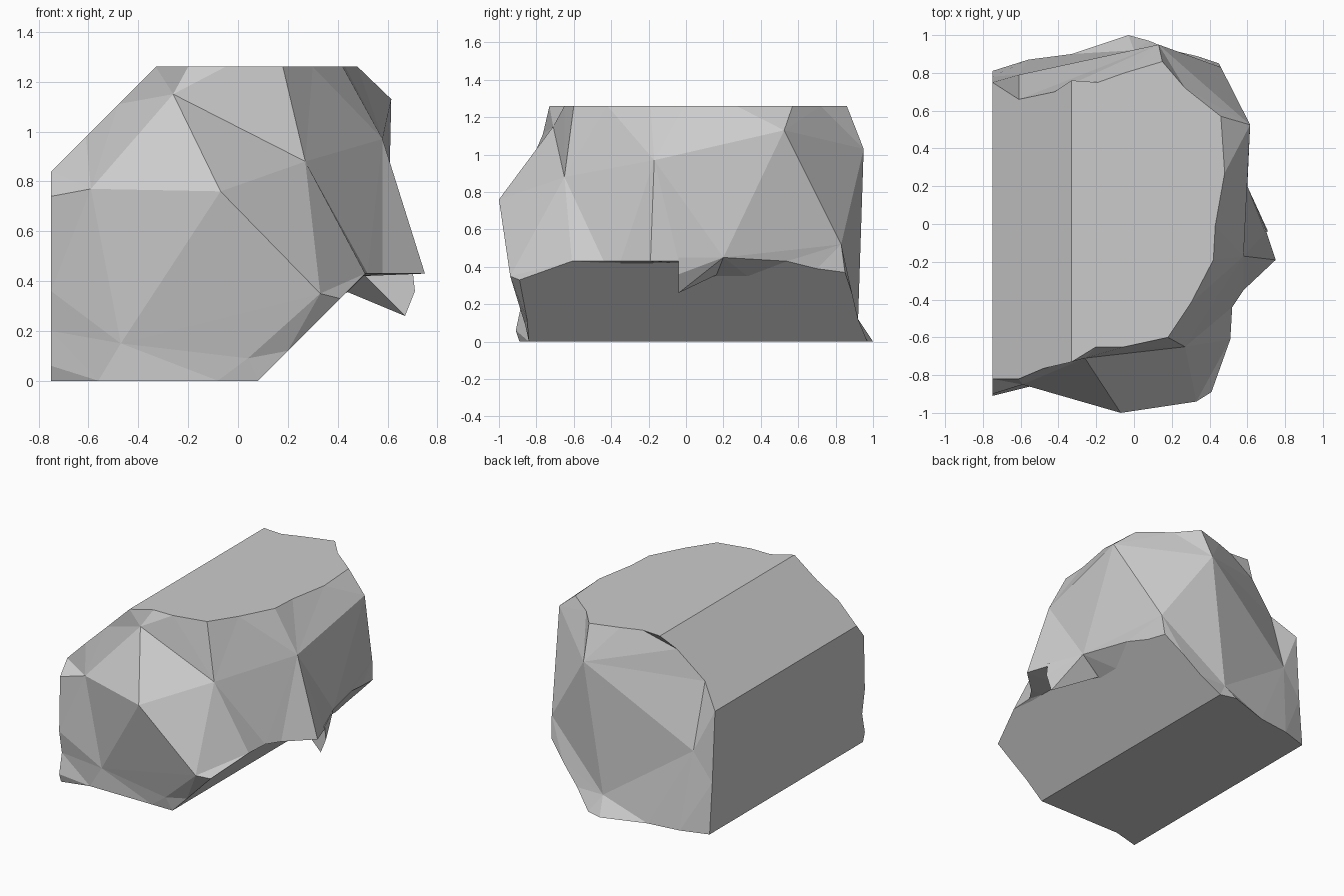
import bpy, bmesh, math
from mathutils import Vector
from mathutils.geometry import delaunay_2d_cdt

if "Cube" in bpy.data.objects:
    bpy.data.objects.remove(bpy.data.objects["Cube"])

TOP, LEFT = 1.26, -0.75


def finish(bm, name):
    bmesh.ops.recalc_face_normals(bm, faces=bm.faces[:])
    me = bpy.data.meshes.new(name)
    bm.to_mesh(me)
    bm.free()
    ob = bpy.data.objects.new(name, me)
    bpy.context.collection.objects.link(ob)


# main corners of the rough rock faces (front, right, back)
knobs = {
    "A": (-0.26, -0.71, 1.15), "B": (-0.59, -0.85, 0.77), "C": (-0.07, -1.0, 0.76),
    "D": (0.27, -0.65, 0.88), "E": (0.33, -0.94, 0.35), "F": (-0.47, -0.84, 0.15),
    "G": (0.58, -0.17, 0.97), "H": (0.615, 0.525, 1.13), "K": (0.13, 0.95, 1.03),
    "L": (0.46, 0.83, 0.52), "M": (0.0, 0.92, 0.12), "N": (-0.61, 0.79, 0.54),
    "P": (0.60, 0.20, 0.45), "Q": (0.04, -0.86, 0.09)}
creases = "AB AC AD BC BF CF CD CE DE EF DG GH HK HL HP KL KN KM MN LP".split()

# outline of the flat top, front to back
top_rim = [(x, y, TOP) for x, y in (
    (LEFT, -0.75), (-0.33, -0.73), (-0.20, -0.65), (-0.05, -0.65), (0.18, -0.60),
    (0.30, -0.42), (0.42, -0.19), (0.43, -0.01), (0.48, 0.27), (0.46, 0.57),
    (0.27, 0.72), (0.15, 0.86), (-0.05, 0.80), (-0.19, 0.75), (-0.33, 0.76), (LEFT, 0.75))]
# outline of the base
base_front = [(x, y, 0.0) for x, y in ((LEFT, -0.89), (-0.56, -0.84), (-0.08, -0.84), (0.08, -0.84))]
base_back = [(x, y, 0.0) for x, y in (
    (0.08, 0.97), (-0.03, 1.0), (-0.33, 0.90), (-0.56, 0.87), (LEFT, 0.81))]
# overhanging ledge above the lower bevel
ledge = [(x, y, 0.43) for x, y in (
    (0.51, -0.61), (0.52, -0.44), (0.58, -0.35), (0.75, -0.19), (0.70, -0.04))]
ledge_root = [(0.5, y * 1.25 / (x - LEFT), 0.42) for x, y, z in ledge]
# upper edge of the lower bevel (plane z = x - 0.08)
bevel_rim = ([base_front[-1], (0.20, -0.85, 0.12), (0.41, -0.89, 0.33)] + ledge_root +
             [(x, y, x - 0.08) for x, y in ((0.43, 0.17), (0.43, 0.33), (0.51, 0.54),
              (0.47, 0.70), (0.45, 0.85), (0.33, 0.89), (0.20, 0.92))] + [base_back[0]])
# ends of the upper bevel (plane z = x + 1.59)
slope_front = [(x, y, x + 1.59) for x, y in ((-0.48, -0.765), (-0.61, -0.82), (LEFT, -0.82))]
slope_back = [(x, y, x + 1.59) for x, y in ((-0.42, 0.70), (-0.61, 0.66), (LEFT, 0.75))]
# ends of the flat left side
side_ends = [(LEFT, y, z) for y, z in ((-0.90, 0.74), (-0.91, 0.36), (-0.88, 0.20),
                                       (-0.91, 0.06), (0.78, 0.35))]

# unwrap all points round the left side and triangulate
chains = [top_rim, base_front, base_back, ledge, bevel_rim,
          [top_rim[1]] + slope_front, [top_rim[-2]] + slope_back]
chains += [[knobs[a], knobs[b]] for a, b in creases] + [[knobs["G"], ledge[3]]]
points = list(dict.fromkeys([p for c in chains for p in c] + list(knobs.values()) + side_ends))
index = {p: i for i, p in enumerate(points)}


def turn(p):
    return math.atan2(p[1], p[0] - LEFT)


flat = [Vector((turn(p), p[2])) for p in points]
edges = [(index[a], index[b]) for c in chains for a, b in zip(c, c[1:])]
verts2, _, tris, orig, _, _ = delaunay_2d_cdt(flat, edges, [], 0, 1e-6)

# rock body: rough skin closed by flat top, base and left side
bm = bmesh.new()
vs = [bm.verts.new(p) for p in points]
remap = [o[0] if o else None for o in orig]
for t in tris:
    ids = [remap[i] for i in t]
    if None not in ids and len(set(ids)) == 3:
        bm.faces.new([vs[i] for i in ids])
left = [p for p in points if p[0] == LEFT]
loops = [top_rim, base_front + base_back,
         sorted([p for p in left if p[1] < 0], key=lambda p: p[2]) +
         sorted([p for p in left if p[1] > 0], key=lambda p: -p[2])]
for loop in loops:
    bm.faces.new([vs[index[p]] for p in loop])
bmesh.ops.recalc_face_normals(bm, faces=bm.faces[:])

# slice off the upper left bevel
bmesh.ops.bisect_plane(bm, geom=bm.verts[:] + bm.edges[:] + bm.faces[:], dist=1e-4,
                       plane_co=(-0.33, 0, TOP), plane_no=(-1, 0, 1), clear_outer=True)
bmesh.ops.holes_fill(bm, edges=[e for e in bm.edges if e.is_boundary], sides=0)
finish(bm, "rock_body")

# small spur hanging below the ledge
bm = bmesh.new()
for p in ((0.70, -0.04, 0.45), (0.71, -0.04, 0.36), (0.67, -0.04, 0.26),
          (0.50, -0.04, 0.43), (0.60, 0.20, 0.45), (0.43, 0.17, 0.36)):
    bm.verts.new(p)
bmesh.ops.convex_hull(bm, input=bm.verts[:])
finish(bm, "rock_spur")
